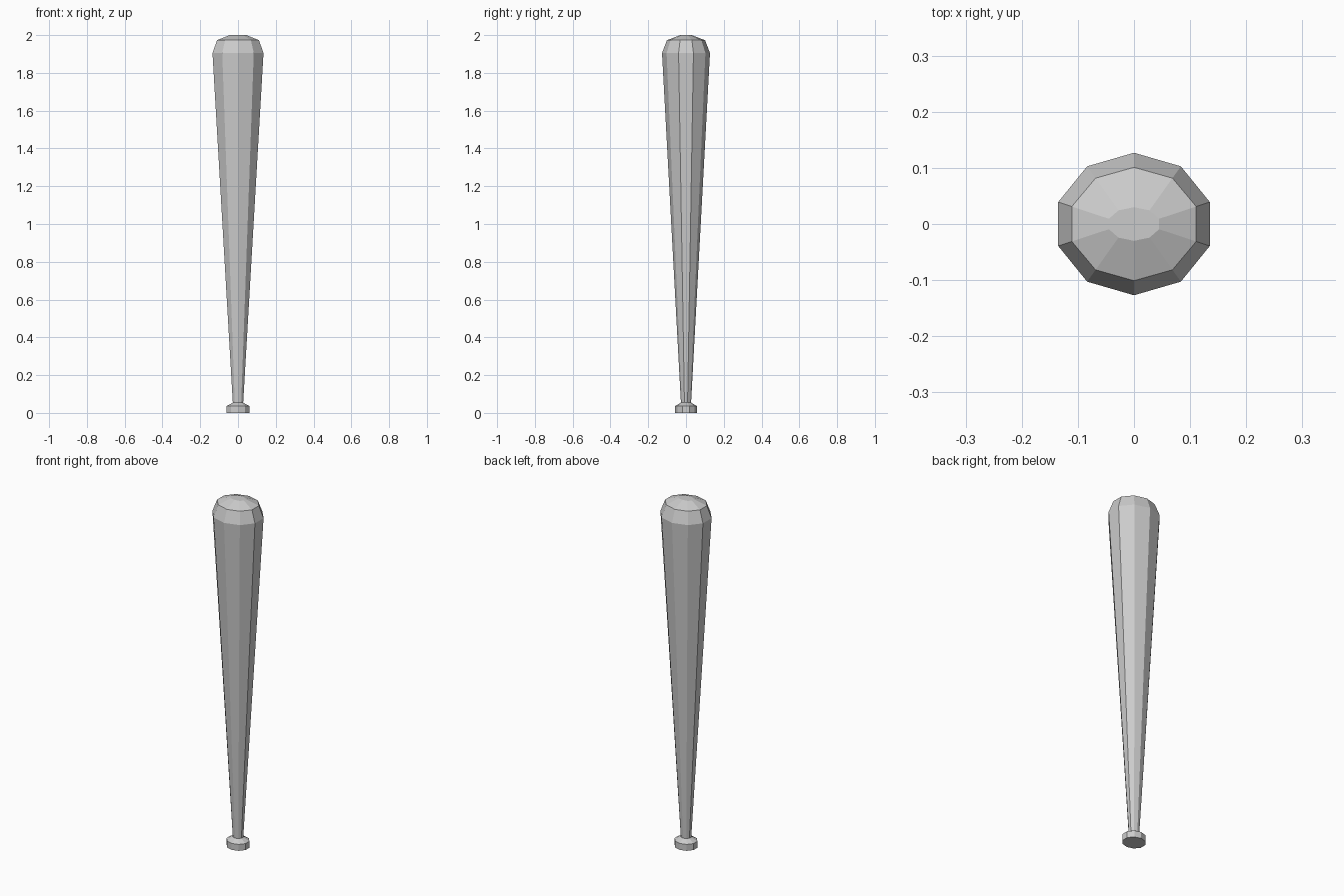
import bpy, bmesh, math

if "Cube" in bpy.data.objects:
    bpy.data.objects.remove(bpy.data.objects["Cube"])

SIDES = 10
# Profile rings from bottom to top: (x radius, y radius, z)
RINGS = [
    (0.063, 0.057, 0.0),     # knob base
    (0.063, 0.057, 0.037),   # knob rim
    (0.033, 0.030, 0.052),   # knob shoulder
    (0.029, 0.027, 0.056),   # handle start
    (0.142, 0.127, 1.905),   # widest part of barrel
    (0.1165, 0.101, 1.973),  # rounded shoulder
    (0.047, 0.030, 2.0),     # flat tip
]

# Bat: ten-sided rings bridged into one closed body
bm = bmesh.new()
loops = []
for rx, ry, z in RINGS:
    angles = [math.pi / 2 + 2 * math.pi * i / SIDES for i in range(SIDES)]
    loops.append([bm.verts.new((rx * math.cos(a), ry * math.sin(a), z)) for a in angles])
for low, high in zip(loops, loops[1:]):
    for i in range(SIDES):
        j = (i + 1) % SIDES
        bm.faces.new((low[i], low[j], high[j], high[i]))
bm.faces.new(loops[0][::-1])
bm.faces.new(loops[-1])
bmesh.ops.recalc_face_normals(bm, faces=bm.faces)

mesh = bpy.data.meshes.new("bat")
bm.to_mesh(mesh)
bm.free()
bpy.context.collection.objects.link(bpy.data.objects.new("bat", mesh))
